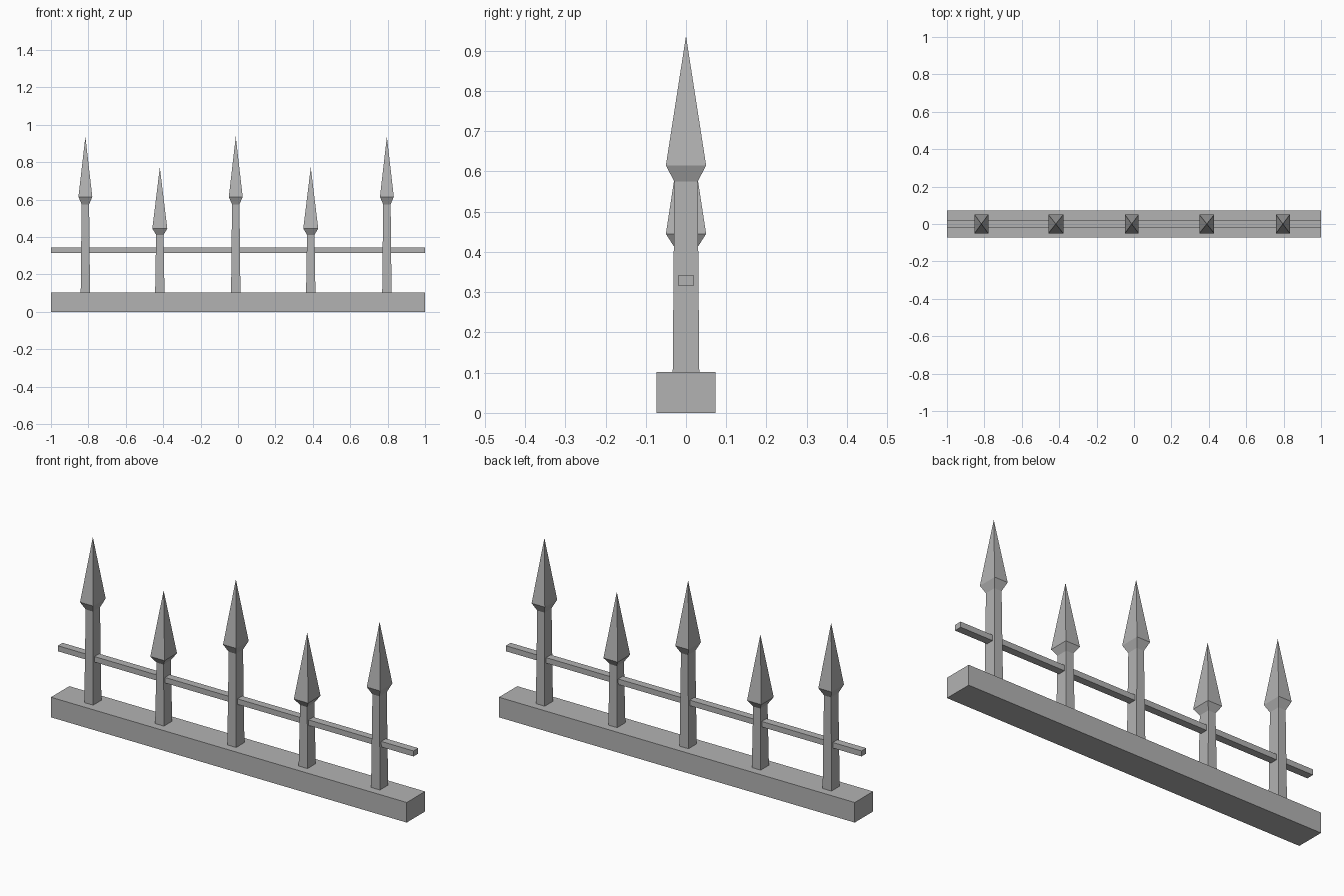
import bpy
import bmesh

cube = bpy.data.objects.get("Cube")
if cube:
    bpy.data.objects.remove(cube, do_unlink=True)

# Single grey metal colour
grey = bpy.data.materials.new("grey_metal")
grey.use_nodes = True
colour = (0.45, 0.45, 0.45, 1)
grey.diffuse_color = colour
grey.node_tree.nodes["Principled BSDF"].inputs["Base Color"].default_value = colour


def finish(name, bm):
    bmesh.ops.recalc_face_normals(bm, faces=bm.faces)
    mesh = bpy.data.meshes.new(name)
    bm.to_mesh(mesh)
    bm.free()
    mesh.materials.append(grey)
    obj = bpy.data.objects.new(name, mesh)
    bpy.context.collection.objects.link(obj)
    return obj


def box(name, size, centre):
    bm = bmesh.new()
    bmesh.ops.create_cube(bm, size=1)
    bmesh.ops.scale(bm, vec=size, verts=bm.verts)
    bmesh.ops.translate(bm, vec=centre, verts=bm.verts)
    return finish(name, bm)


def spike(name, x, neck, barb, tip, head_half):
    """Four-sided tapering post with a barbed pyramid head."""
    bm = bmesh.new()
    sections = [(0.1, 0.025, 0.033), (neck, 0.020, 0.029), (barb, head_half, 0.05)]
    rings = []
    for z, hx, hy in sections:
        corners = [(-hx, -hy), (hx, -hy), (hx, hy), (-hx, hy)]
        rings.append([bm.verts.new((x + cx, cy, z)) for cx, cy in corners])
    point = bm.verts.new((x, 0, tip))
    bm.faces.new(rings[0])
    for i in range(4):
        j = (i + 1) % 4
        for low, high in zip(rings, rings[1:]):
            bm.faces.new((low[i], low[j], high[j], high[i]))
        bm.faces.new((rings[-1][i], rings[-1][j], point))
    return finish(name, bm)


# Base beam and thin cross rail
box("base_beam", (2, 0.147, 0.102), (0, 0, 0.051))
box("cross_rail", (2, 0.038, 0.028), (0, 0, 0.329))

# Alternating tall and short spikes
for i, x in enumerate((-0.816, -0.418, -0.012, 0.389, 0.796)):
    if i % 2 == 0:
        spike(f"tall_spike_{i + 1}", x, 0.575, 0.615, 0.937, 0.037)
    else:
        spike(f"short_spike_{i + 1}", x, 0.412, 0.445, 0.772, 0.040)
